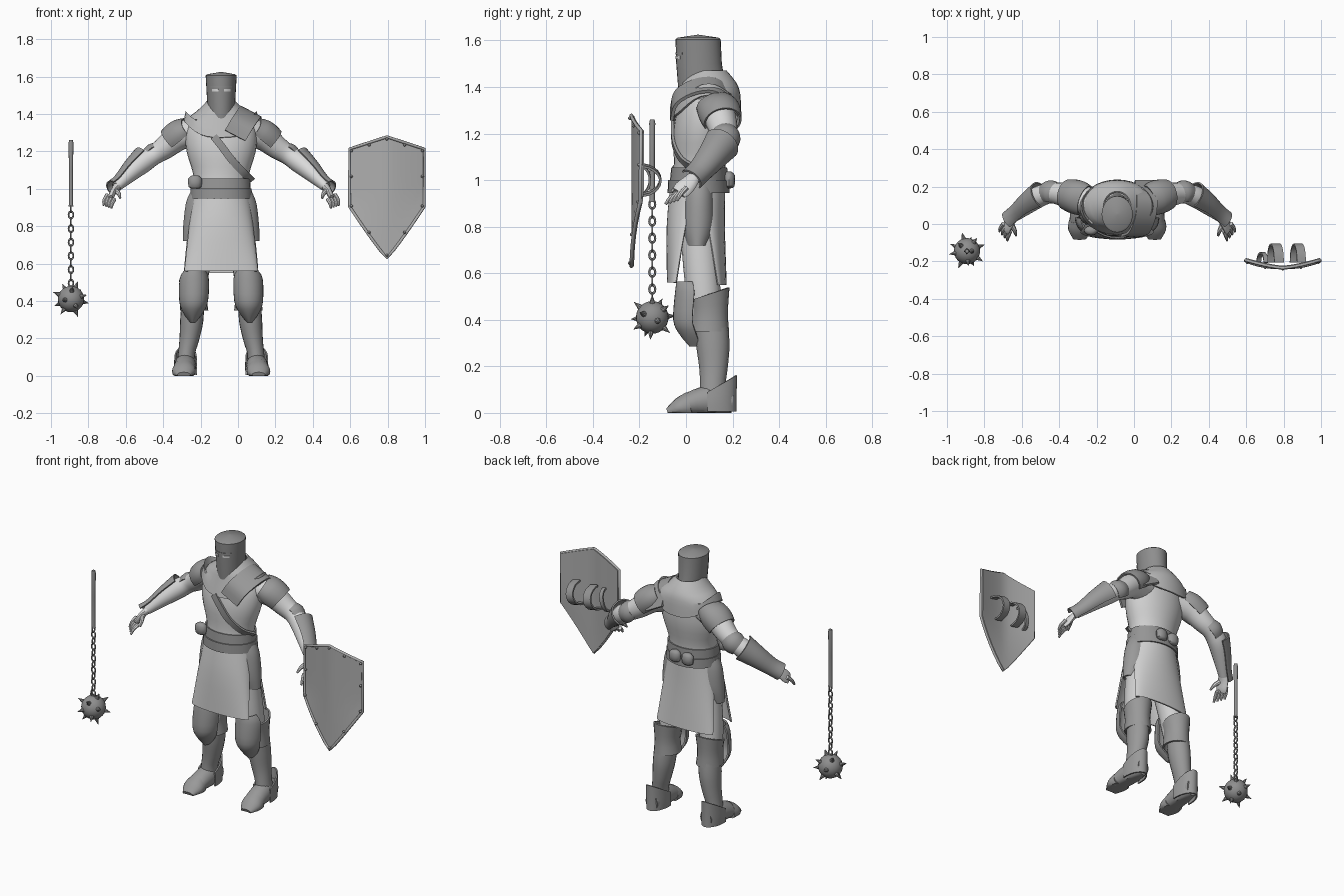
import bpy, bmesh, math
from mathutils import Vector, Matrix

if "Cube" in bpy.data.objects:
    bpy.data.objects.remove(bpy.data.objects["Cube"])
CX = -0.09  # body axis
Z = Vector((0, 0, 1))


def material(name, v):
    m = bpy.data.materials.new(name)
    m.use_nodes = True
    m.diffuse_color = (v, v, v, 1)
    m.node_tree.nodes["Principled BSDF"].inputs["Base Color"].default_value = (v, v, v, 1)
    return m


CLOTH = material("light cloth", 0.63)
SKIN = material("pale sleeve and skin", 0.7)
MANTLE = material("grey mantle", 0.5)
STEEL = material("plate steel", 0.32)
HELM = material("dark helmet steel", 0.27)
SHIELD = material("shield metal", 0.42)
LEATHER = material("belt leather", 0.3)
CHAIN = material("flail iron", 0.27)


def finish(name, bm, mat, thick=0.0):
    bmesh.ops.recalc_face_normals(bm, faces=bm.faces[:])
    if thick:
        bmesh.ops.solidify(bm, geom=bm.faces[:], thickness=thick)
        bmesh.ops.recalc_face_normals(bm, faces=bm.faces[:])
    me = bpy.data.meshes.new(name)
    bm.to_mesh(me)
    bm.free()
    me.materials.append(mat)
    ob = bpy.data.objects.new(name, me)
    bpy.context.collection.objects.link(ob)
    bpy.ops.object.select_all(action='DESELECT')
    ob.select_set(True)
    bpy.context.view_layer.objects.active = ob
    bpy.ops.object.shade_smooth_by_angle(angle=math.radians(40))


def resample(rows, steps):
    """Catmull-Rom through the rows."""
    out = []
    for i in range(len(rows) - 1):
        a, b, c, d = (rows[max(0, min(len(rows) - 1, k))] for k in range(i - 1, i + 3))
        for k in range(steps):
            t = k / steps
            out.append([q + 0.5 * t * (r - p + t * (2*p - 5*q + 4*r - s + t * (3*(q - r) + s - p)))
                        for p, q, r, s in zip(a, b, c, d)])
    return out + [rows[-1]]


def loft(name, rings, mat, up=(0, 1, 0), axis=None, arc=(0, 360), thick=0.0, steps=3,
         sides=20, pair=False, shape=None, cx=CX):
    """Skin elliptical rings (x, y, z, ru, rv); a partial arc makes a plate."""
    rows = resample(rings, steps)
    centres = [Vector(r[:3]) for r in rows]
    full = arc[1] - arc[0] == 360
    count = sides if full else sides + 1
    for s, pre in ((1, "left_"), (-1, "right_")) if pair else ((1, ""),):
        bm = bmesh.new()
        skin = []
        for i, r in enumerate(rows):
            t = axis or (centres[min(i + 1, len(rows) - 1)] - centres[max(i - 1, 0)]).normalized()
            v = Vector(up)
            v = (v - t * v.dot(t)).normalized()
            u = v.cross(t)
            ring = []
            for k in range(count):
                a = math.radians(arc[0] + (arc[1] - arc[0]) * k / sides)
                p = centres[i] + u * max(r[3], .001) * math.cos(a) + v * max(r[4], .001) * math.sin(a)
                if shape:
                    p = shape(p)
                ring.append(bm.verts.new((cx + s * p.x, p.y, p.z)))
            skin.append(ring)
        for a, b in zip(skin, skin[1:]):
            for k in range(sides):
                j = (k + 1) % count
                bm.faces.new((a[k], a[j], b[j], b[k]))
        if full and not thick:
            bm.faces.new(skin[0])
            bm.faces.new(skin[-1])
        finish(pre + name, bm, mat, thick)


def stack(*rows):
    """Rows of z, centre y, half width, half depth."""
    return [(0, cy, z, rx, ry) for z, cy, rx, ry in rows]


def ribbon(name, pts, wdir, half, thick, mat, cx=CX, steps=4):
    bm = bmesh.new()
    w = Vector(wdir).normalized() * half
    rows = [Vector(p) + Vector((cx, 0, 0)) for p in resample(pts, steps)]
    pairs = [(bm.verts.new(p - w), bm.verts.new(p + w)) for p in rows]
    for a, b in zip(pairs, pairs[1:]):
        bm.faces.new((a[0], a[1], b[1], b[0]))
    finish(name, bm, mat, thick)


# Torso, mantle and tabard
loft("torso", stack((.92, .055, .145, .105), (1, .055, .148, .111), (1.08, .06, .15, .112), (1.2, .07, .185, .125),
                    (1.3, .08, .19, .12), (1.37, .09, .16, .11), (1.45, .08, .07, .075)),
     CLOTH, axis=Z, sides=28)
loft("mantle", stack((1.47, .09, .075, .085), (1.42, .097, .125, .118), (1.37, .1, .18, .133), (1.275, .09, .2, .148)),
     MANTLE, axis=Z, thick=.01, sides=32,
     shape=lambda p: p + Z * (.09 * (abs(p.x) / .2) ** 3 if p.z < 1.34 else 0))
loft("front_tabard", stack((.97, .05, .153, .118), (.8, .005, .172, .088), (.56, -.04, .198, .042)),
     CLOTH, axis=Z, arc=(185, 355), thick=.008)
loft("back_tabard", stack((.97, .055, .153, .113), (.8, .09, .172, .077), (.55, .135, .195, .04)),
     CLOTH, axis=Z, arc=(5, 175), thick=.008)
loft("hips", stack((.96, .055, .14, .095), (.85, .055, .16, .085), (.77, .058, .15, .075)), CLOTH, axis=Z)

# Helmet with slanted lower edge and eye slits
loft("helmet", stack((1.39, .068, .071, .098), (1.5, .056, .077, .098), (1.605, .052, .083, .097),
                     (1.612, .052, .075, .088), (1.625, .052, .001, .001)), HELM, axis=Z, steps=1, sides=28,
     shape=lambda p: p + Z * max(0, 1.5 - p.z) * 3.5 * (p.y - .068))
loft("eye_slit", stack((1.52, .055, .081, .101), (1.533, .055, .082, .101)), SKIN, axis=Z, steps=1,
     arc=(281, 307), thick=.003, sides=5, pair=True)
loft("brow_band", stack((1.54, .054, .081, .1), (1.548, .054, .081, .1)), HELM, axis=Z, steps=1,
     arc=(225, 315), thick=.004, sides=14)

# Belt, sash, pouches and straps
loft("belt", stack((.945, .054, .166, .133), (1.0, .054, .163, .131)), LEATHER, axis=Z, steps=1, thick=.008, sides=28)
loft("sash", stack((1.0, .055, .158, .124), (1.055, .057, .156, .12)), LEATHER, axis=Z, steps=1, thick=.008, sides=28)
for i, (x, y, z) in enumerate([(-.14, -.035, 1.035), (.035, .185, 1.0), (-.05, .183, 1.0)]):
    loft(f"pouch_{i + 1}", [(x, y, z + h, r, r * .7) for h, r in ((-.035, .012), (-.025, .034), (.02, .036), (.036, .015))],
         LEATHER, axis=Z, steps=2, sides=12)
ribbon("chest_strap", [(-.04, -.058, 1.28), (.0, -.064, 1.23), (.06, -.058, 1.15), (.125, -.02, 1.08), (.165, .05, 1.04)],
       (.8, 0, .6), .02, .012, LEATHER)
ribbon("left_shoulder_mantle_plate", [(.075, -.068, 1.285), (.12, -.045, 1.36), (.155, .05, 1.41), (.16, .15, 1.4),
                                      (.15, .235, 1.28)], (.85, 0, -.45), .062, .014, STEEL)

# Arms and their armour
loft("arm", [(.12, .11, 1.31, .08, .08), (.22, .14, 1.28, .073, .072), (.3, .16, 1.22, .062, .062), (.36, .163, 1.18, .053, .053),
             (.42, .145, 1.14, .057, .057), (.49, .095, 1.08, .046, .048), (.56, .035, 1.01, .027, .03)], SKIN, pair=True)
loft("pauldron", [(.17, .125, 1.325, .062, .085), (.205, .14, 1.3, .08, .092), (.24, .15, 1.275, .083, .09),
                  (.27, .158, 1.25, .078, .082)], STEEL, arc=(50, 290), thick=.008, pair=True)
loft("elbow_guard", [(.325, .166, 1.2, .056, .056), (.355, .168, 1.18, .066, .066), (.385, .16, 1.16, .057, .057)],
     STEEL, arc=(40, 230), thick=.008, sides=14, pair=True)
loft("vambrace", [(.405, .152, 1.155, .08, .08), (.47, .11, 1.1, .064, .066), (.535, .055, 1.035, .048, .055),
                  (.575, .02, 1.0, .05, .055)], STEEL, arc=(60, 235), thick=.008, sides=14, pair=True)
loft("palm", [(.55, .04, 1.02, .022, .026), (.573, .015, .99, .018, .036), (.588, -.015, .96, .016, .04),
              (.596, -.03, .945, .012, .034)], SKIN, sides=12, pair=True)
for i in range(4):
    k = i - 1.5
    loft(f"finger_{i + 1}", [(.59 + .012 * k, -.018 + .013 * k, .955 + .008 * k, .012, .012),
                             (.604 + .014 * k, -.046 + .015 * k, .93 + .006 * k, .01, .01),
                             (.608 + .014 * k, -.064 + .016 * k, .904 + .005 * k, .006, .006)],
         SKIN, sides=8, pair=True)
loft("thumb", [(.565, .0, .99, .015, .015), (.548, -.035, .975, .012, .012), (.54, -.062, .95, .006, .006)],
     SKIN, sides=8, pair=True)

# Legs and their armour
loft("thigh", [(.085, .058, .92, .07, .075), (.1, .06, .75, .08, .08), (.13, .07, .57, .068, .076), (.145, .085, .42, .06, .068)],
     CLOTH, pair=True)
loft("hip_plate", [(.1, .055, .98, .066, .058), (.105, .055, .92, .084, .066), (.11, .053, .8, .093, .07), (.112, .05, .72, .093, .05)],
     STEEL, axis=Z, arc=(-70, 70), thick=.01, sides=14, pair=True)
loft("knee_wrap", [(.145, .1, .35, .076, .085), (.147, .1, .43, .07, .08), (.145, .1, .51, .08, .087)],
     STEEL, axis=Z, thick=.01, pair=True, shape=lambda p: p + Z * max(0, p.z - .43) * 4 * (p.y - .1))
loft("knee_plate", [(.14, .03, .565, .055, .07), (.144, .038, .52, .078, .085), (.147, .03, .4, .077, .085),
                    (.15, .045, .34, .055, .075), (.152, .065, .285, .015, .05)],
     STEEL, axis=Z, arc=(182, 358), thick=.01, sides=14, pair=True)
loft("boot_shaft", [(.15, .105, .42, .06, .07), (.157, .115, .3, .062, .072), (.17, .118, .2, .053, .062),
                    (.185, .115, .12, .045, .055), (.19, .115, .04, .05, .06)], STEEL, pair=True)
sole = lambda p: Vector((p.x, p.y, max(p.z, .0)))
loft("foot", [(.187, .2, .05, .04, .05), (.19, .12, .055, .056, .065), (.195, .04, .045, .058, .055), (.2, -.03, .025, .055, .035),
              (.2, -.075, .01, .03, .014)], STEEL, up=Z, pair=True, shape=sole)
loft("toe_cap", [(.198, .015, .03, .06, .06), (.2, -.03, .02, .062, .045), (.2, -.08, .005, .035, .015)],
     STEEL, up=Z, pair=True, shape=sole)
loft("heel_guard", [(.19, .11, .005, .06, .107), (.19, .11, .05, .062, .107), (.19, .11, .1, .06, .11)],
     STEEL, axis=Z, arc=(-10, 190), thick=.008, pair=True, shape=lambda p: p + Z * max(0, p.z - .03) * 8 * (p.y - .11))

# Flail: handle, chain, ball and spikes
FX, FY, BZ = -.893, -.145, .41
loft("flail_handle", [(0, FY, z, r, r) for z, r in ((.905, .013), (.92, .011), (1.1, .011), (1.245, .013), (1.26, .01))],
     CHAIN, axis=Z, steps=1, sides=12, cx=FX)
for i in range(12):
    bpy.ops.mesh.primitive_torus_add(major_radius=.013, minor_radius=.0045, major_segments=14, minor_segments=6,
                                     location=(FX, FY, .495 + i * .0365), rotation=(math.pi / 2, 0, math.pi / 2 * (i % 2)))
    link = bpy.context.object
    link.name = f"chain_link_{i + 1}"
    link.scale.y = 1.4
    link.data.materials.append(CHAIN)
    bpy.ops.object.shade_smooth()
bm = bmesh.new()
bmesh.ops.create_uvsphere(bm, u_segments=24, v_segments=14, radius=.07, matrix=Matrix.Translation((FX, FY, BZ)))
for i in range(14):
    h = 1 - 2 * (i + .5) / 14
    r, a = math.sqrt(1 - h * h), i * 2.4
    d = Vector((r * math.cos(a), r * math.sin(a), h))
    place = Matrix.Translation(Vector((FX, FY, BZ)) + d * .083) @ d.to_track_quat('Z', 'Y').to_matrix().to_4x4()
    bmesh.ops.create_cone(bm, cap_ends=True, segments=8, radius1=.015, radius2=.0005, depth=.04, matrix=place)
finish("flail_ball", bm, CHAIN)

# Shield: curved panel, rim, rivets and grips
SX, W = .796, .2


def on_shield(x, z):
    return Vector((SX + x, -.235 + .042 * (abs(x) / W) ** 1.4 * min(1, (z - .55) / .4), z))


def edges(x):
    f = abs(x) / W
    return 1.278 - .065 * f, .63 + .275 * f ** 1.1


bm = bmesh.new()
xs = [W * (i / 6 - 1) for i in range(13)]
grid = []
for x in xs:
    top, low = edges(x)
    grid.append([bm.verts.new(on_shield(x, low + (top - low) * j / 6)) for j in range(7)])
for a, b in zip(grid, grid[1:]):
    for j in range(6):
        bm.faces.new((a[j], b[j], b[j + 1], a[j + 1]))
finish("shield_panel", bm, SHIELD, .012)

outline = [on_shield(x, edges(x)[0]) for x in xs] + [on_shield(x, edges(x)[1]) for x in reversed(xs)]
curve = bpy.data.curves.new("shield_rim", 'CURVE')
curve.dimensions = '3D'
curve.bevel_depth = .008
curve.bevel_resolution = 2
line = curve.splines.new('POLY')
line.points.add(len(outline) - 1)
for q, p in zip(line.points, outline):
    q.co = (*p, 1)
line.use_cyclic_u = True
curve.materials.append(SHIELD)
bpy.context.collection.objects.link(bpy.data.objects.new("shield_rim", curve))

bm = bmesh.new()
spots = [(x, edges(x)[k]) for x in xs[::3] for k in (0, 1)] + [(s * W, 1.07) for s in (-1, 1)]
for x, z in spots:
    p = on_shield(x * .95, z + (.97 - z) * .04) + Vector((0, -.006, 0))
    bmesh.ops.create_uvsphere(bm, u_segments=8, v_segments=6, radius=.008, matrix=Matrix.Translation(p))
finish("shield_rivets", bm, STEEL)

for i, (x, half, reach) in enumerate([(-.04, .026, .1), (.08, .024, .1), (-.11, .012, .055)]):
    loop = [(x + .02 * math.cos(math.pi * k / 6), -.205 + reach * math.sin(math.pi * k / 6), 1 + .07 * math.cos(math.pi * k / 6))
            for k in range(7)]
    ribbon(f"shield_grip_{i + 1}", loop, (1, 0, -.2), half, .01, LEATHER, cx=SX, steps=2)
